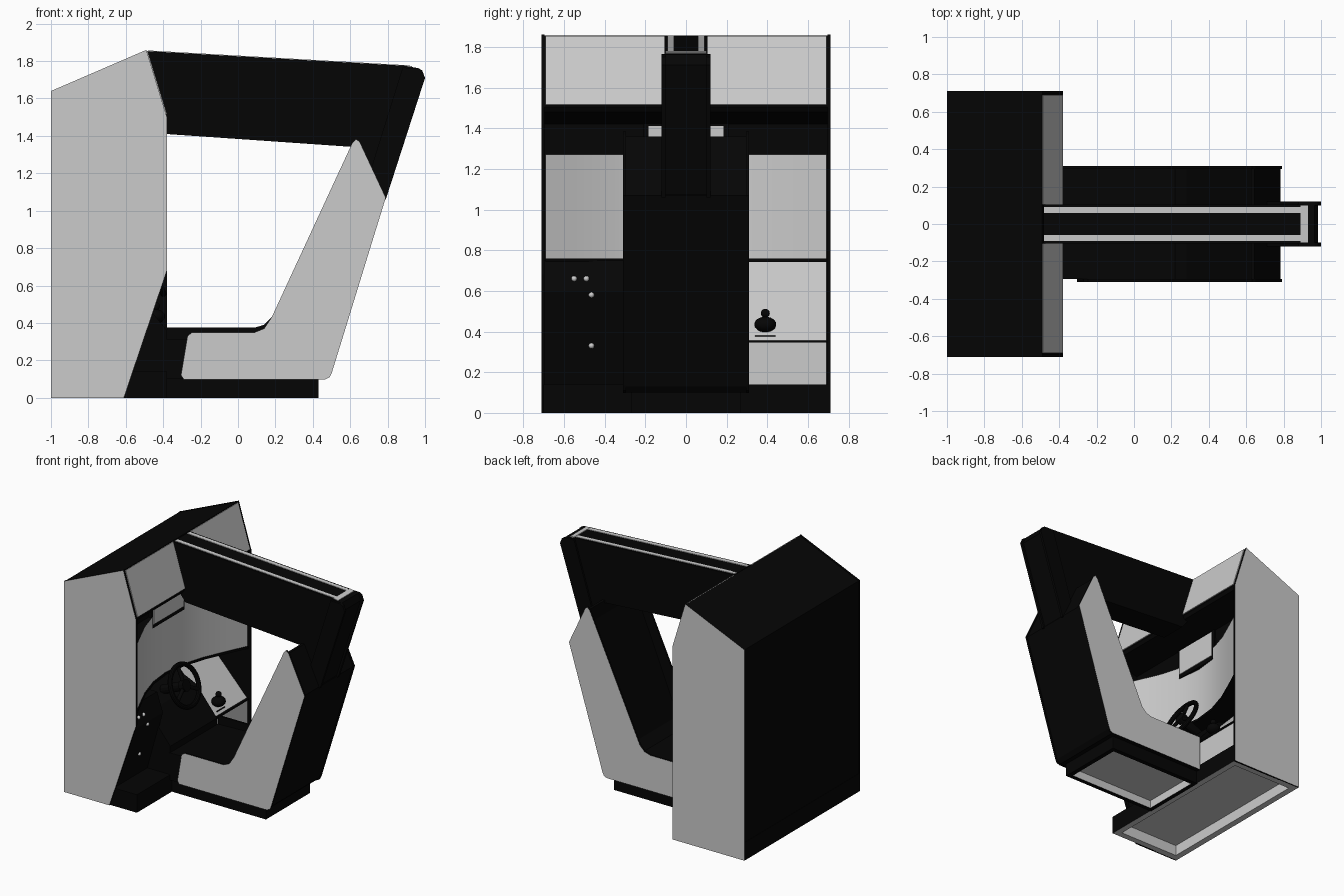
import bpy, bmesh, math
from mathutils import Vector, Matrix

cube = bpy.data.objects.get("Cube")
if cube:
    bpy.data.objects.remove(cube, do_unlink=True)


def material(name, value):
    m = bpy.data.materials.new(name)
    m.use_nodes = True
    color = (value, value, value, 1)
    m.diffuse_color = color
    m.node_tree.nodes["Principled BSDF"].inputs["Base Color"].default_value = color
    return m


BLACK = material("black", 0.0015)
GREY = material("light grey", 0.6)


def finish(name, bm, grey=lambda f: False):
    """Turn a bmesh into an object; faces passing the rule become grey."""
    bmesh.ops.recalc_face_normals(bm, faces=bm.faces)
    bm.normal_update()
    for f in bm.faces:
        f.material_index = 1 if grey(f) else 0
    me = bpy.data.meshes.new(name)
    bm.to_mesh(me)
    bm.free()
    me.materials.append(BLACK)
    me.materials.append(GREY)
    ob = bpy.data.objects.new(name, me)
    bpy.context.collection.objects.link(ob)
    return ob


def all_grey(f):
    return True


def extrude(name, points, shift, grey):
    bm = bmesh.new()
    face = bm.faces.new([bm.verts.new(p) for p in points])
    new = bmesh.ops.extrude_face_region(bm, geom=[face])["geom"]
    bmesh.ops.translate(bm, vec=shift, verts=[v for v in new if isinstance(v, bmesh.types.BMVert)])
    return finish(name, bm, grey)


def prism(name, profile, y0, y1, grey=lambda f: False):
    """Side profile (x, z) extruded from y0 to y1."""
    return extrude(name, [(x, y0, z) for x, z in profile], (0, y1 - y0, 0), grey)


def slab(name, outline, z0, z1, grey=lambda f: False):
    """Plan outline (x, y) extruded from z0 to z1."""
    return extrude(name, [(x, y, z0) for x, y in outline], (0, 0, z1 - z0), grey)


def plate(name, a, b, y0, y1, thick=0.006):
    """Thin grey plate on the left-hand side of the profile line a to b."""
    a, b = Vector(a), Vector(b)
    d = (b - a).normalized()
    n = Vector((-d.y, d.x)) * thick
    return prism(name, [a, b, b + n, a + n], y0, y1, all_grey)


def plinth(name, x0, x1, half, height, margin, grey_rim):
    """Box with a grey recess in its underside."""
    bm = bmesh.new()
    bmesh.ops.create_cube(bm, size=1)
    bmesh.ops.scale(bm, vec=(x1 - x0, 2 * half, height), verts=bm.verts)
    bmesh.ops.translate(bm, vec=((x0 + x1) / 2, 0, height / 2), verts=bm.verts)
    bottom = min(bm.faces, key=lambda f: f.calc_center_median().z)
    bmesh.ops.inset_region(bm, faces=[bottom], thickness=margin)
    lift = bmesh.ops.extrude_discrete_faces(bm, faces=[bottom])["faces"][0]
    bmesh.ops.translate(bm, vec=(0, 0, height * 0.6), verts=lift.verts)

    def recess(f):
        c = f.calc_center_median()
        if c.z < 0.01:
            return grey_rim
        return c.z < height - 0.01 and abs(c.y) < half - 0.01 and x0 + 0.01 < c.x < x1 - 0.01
    return finish(name, bm, recess)


def ball(name, center, scale, grey=lambda f: False):
    bm = bmesh.new()
    bmesh.ops.create_uvsphere(bm, u_segments=20, v_segments=12, radius=1)
    bmesh.ops.scale(bm, vec=scale, verts=bm.verts)
    bmesh.ops.translate(bm, vec=center, verts=bm.verts)
    for f in bm.faces:
        f.smooth = True
    return finish(name, bm, grey)


def rod(name, a, b, radius):
    a, b = Vector(a), Vector(b)
    bm = bmesh.new()
    m = Matrix.Translation((a + b) / 2) @ (b - a).to_track_quat("Z", "Y").to_matrix().to_4x4()
    bmesh.ops.create_cone(bm, cap_ends=True, segments=12, radius1=radius, radius2=radius,
                          depth=(b - a).length, matrix=m)
    return finish(name, bm)


# Cabinet side panels: grey outside, black edges and inside
upper = [(-1, 0), (-1, 1.64), (-0.49, 1.86), (-0.38, 1.5)]
prism("right_side_panel", upper + [(-0.38, 0.68), (-0.61, 0)], -0.71, -0.695,
      lambda f: f.normal.y < -0.9)
prism("left_side_panel", upper + [(-0.38, 0)], 0.695, 0.71, lambda f: f.normal.y > 0.9)

# Cabinet shell with sloped roof and overhang
prism("cabinet_shell", [(-0.998, 0.1), (-0.998, 1.638), (-0.492, 1.856), (-0.385, 1.505),
                        (-0.4, 1.48), (-0.61, 1.42), (-0.62, 1.27), (-0.82, 1.27),
                        (-0.82, 0.1)], -0.695, 0.695)
plinth("cabinet_plinth", -1, -0.38, 0.7, 0.14, 0.07, True)

# Header panels either side of the beam, and the lamp above the screen
for name, y0, y1 in (("right_header", -0.69, -0.105), ("left_header", 0.105, 0.69)):
    plate(name, (-0.386, 1.515), (-0.489, 1.852), y0, y1, -0.006)
prism("lamp_backing", [(-0.63, 1.18), (-0.6, 1.18), (-0.6, 1.43), (-0.63, 1.43)], -0.21, 0.21)
plate("lamp", (-0.6, 1.41), (-0.6, 1.21), -0.185, 0.185)

# Wrap-around screen and the ledge under it
half_arc = [(-0.4, 0.69), (-0.47, 0.54), (-0.55, 0.36), (-0.605, 0.18)]
arc = half_arc + [(-0.625, 0)] + [(x, -y) for x, y in reversed(half_arc)]
back = [(-0.83, -0.69), (-0.83, 0.69)]
screen = slab("screen", arc + back, 0.755, 1.27,
              lambda f: f.normal.x > 0.1 and abs(f.normal.z) < 0.5)
for p in screen.data.polygons:
    p.use_smooth = p.material_index == 1
slab("screen_ledge", [(x + 0.008, y) for x, y in arc] + back, 0.743, 0.76)

# Sloped console, grey in front and black at its ends, with a trim line
prism("sloped_console", [(-0.83, 0.13), (-0.4, 0.13), (-0.4, 0.35), (-0.77, 0.745),
                         (-0.83, 0.745)], 0.28, 0.69, lambda f: f.normal.x > 0.1)
prism("console_trim", [(-0.42, 0.345), (-0.39, 0.345), (-0.39, 0.357), (-0.42, 0.357)],
      0.28, 0.694)

# Black control console with round buttons
prism("button_console", [(-0.83, 0.13), (-0.58, 0.13), (-0.45, 0.6), (-0.5, 0.75),
                         (-0.83, 0.75)], -0.695, -0.28)
for i, (x, y, z) in enumerate([(-0.47, -0.55, 0.66), (-0.47, -0.49, 0.66),
                               (-0.455, -0.465, 0.58), (-0.525, -0.465, 0.33)]):
    ball(f"button_{i + 1}", (x, y, z), (0.015, 0.014, 0.014), all_grey)

# Dashboard, steering wheel and column
prism("dashboard", [(-0.83, 0.13), (-0.38, 0.13), (-0.38, 0.36), (-0.56, 0.58),
                    (-0.83, 0.7)], -0.29, 0.285)
hub = Vector((-0.46, 0, 0.7))
axis = Vector((0.92, 0, 0.39))
side = Vector((0, 1, 0))
rise = axis.cross(side)
bpy.ops.mesh.primitive_torus_add(major_radius=0.155, minor_radius=0.018, major_segments=32,
                                 minor_segments=10, location=hub,
                                 rotation=axis.to_track_quat("Z", "Y").to_euler())
wheel = bpy.context.object
wheel.name = "steering_wheel"
wheel.data.materials.append(BLACK)
bpy.ops.object.shade_smooth_by_angle()
for i in range(3):
    a = math.radians(90 + 120 * i)
    rod(f"wheel_spoke_{i + 1}", hub, hub + (side * math.cos(a) + rise * math.sin(a)) * 0.155, 0.014)
rod("wheel_hub", hub - axis * 0.02, hub + axis * 0.02, 0.045)
rod("steering_column", hub, hub - axis * 0.2, 0.035)

# Gear lever
ball("lever_boot", (-0.44, 0.39, 0.435), (0.05, 0.054, 0.038))
rod("lever_stick", (-0.45, 0.39, 0.42), (-0.44, 0.39, 0.49), 0.012)
ball("lever_knob", (-0.44, 0.39, 0.49), (0.022, 0.022, 0.022))
prism("lever_slot", [(-0.425, 0.375), (-0.418, 0.375), (-0.418, 0.38), (-0.425, 0.38)],
      0.34, 0.44)

# Seat side panels: the left one runs on to the cabinet
rear = [(0.18, 0.43), (0.61, 1.36), (0.63, 1.383), (0.65, 1.37), (0.79, 1.07),
        (0.502, 0.135), (0.49, 0.11), (0.465, 0.098)]
prism("right_seat_panel", [(-0.29, 0.098), (-0.305, 0.12), (-0.27, 0.33), (-0.245, 0.35),
                           (0.09, 0.35), (0.14, 0.37)] + rear, -0.31, -0.295,
      lambda f: f.normal.y < -0.9)
prism("left_seat_panel", [(-0.38, 0.098), (-0.38, 0.375), (0.09, 0.375), (0.14, 0.39)] + rear,
      0.295, 0.31, lambda f: f.normal.y > 0.9)

# Seat body and its plinth
prism("seat_body", [(-0.39, 0.1), (0.465, 0.1), (0.495, 0.13), (0.782, 1.068), (0.645, 1.36),
                    (0.625, 1.36), (0.63, 1.25), (0.28, 0.4), (0.22, 0.33), (-0.39, 0.31)],
      -0.295, 0.295)
plinth("seat_plinth", -0.39, 0.43, 0.27, 0.105, 0.05, False)

# Overhead beam, with cheek plates on its rear post only
prism("beam", [(-0.485, 1.853), (0.89, 1.775), (0.965, 1.762), (0.985, 1.71), (0.775, 1.06),
               (0.7, 1.06), (0.63, 1.34), (-0.38, 1.41), (-0.45, 1.5)], -0.105, 0.105)
for name, y0, y1 in (("right_post_cheek", -0.12, -0.1), ("left_post_cheek", 0.1, 0.12)):
    prism(name, [(0.88, 1.765), (0.965, 1.762), (0.985, 1.75), (1, 1.71), (0.79, 1.06),
                 (0.66, 1.06)], y0, y1)

# Light strips along the top of the beam
for name, y0, y1 in (("right_light_strip", -0.09, -0.06), ("left_light_strip", 0.06, 0.09)):
    plate(name, (-0.482, 1.853), (0.9, 1.774), y0, y1, 0.004)
plate("end_light_strip", (0.89, 1.775), (0.93, 1.768), -0.1, 0.1, 0.005)
